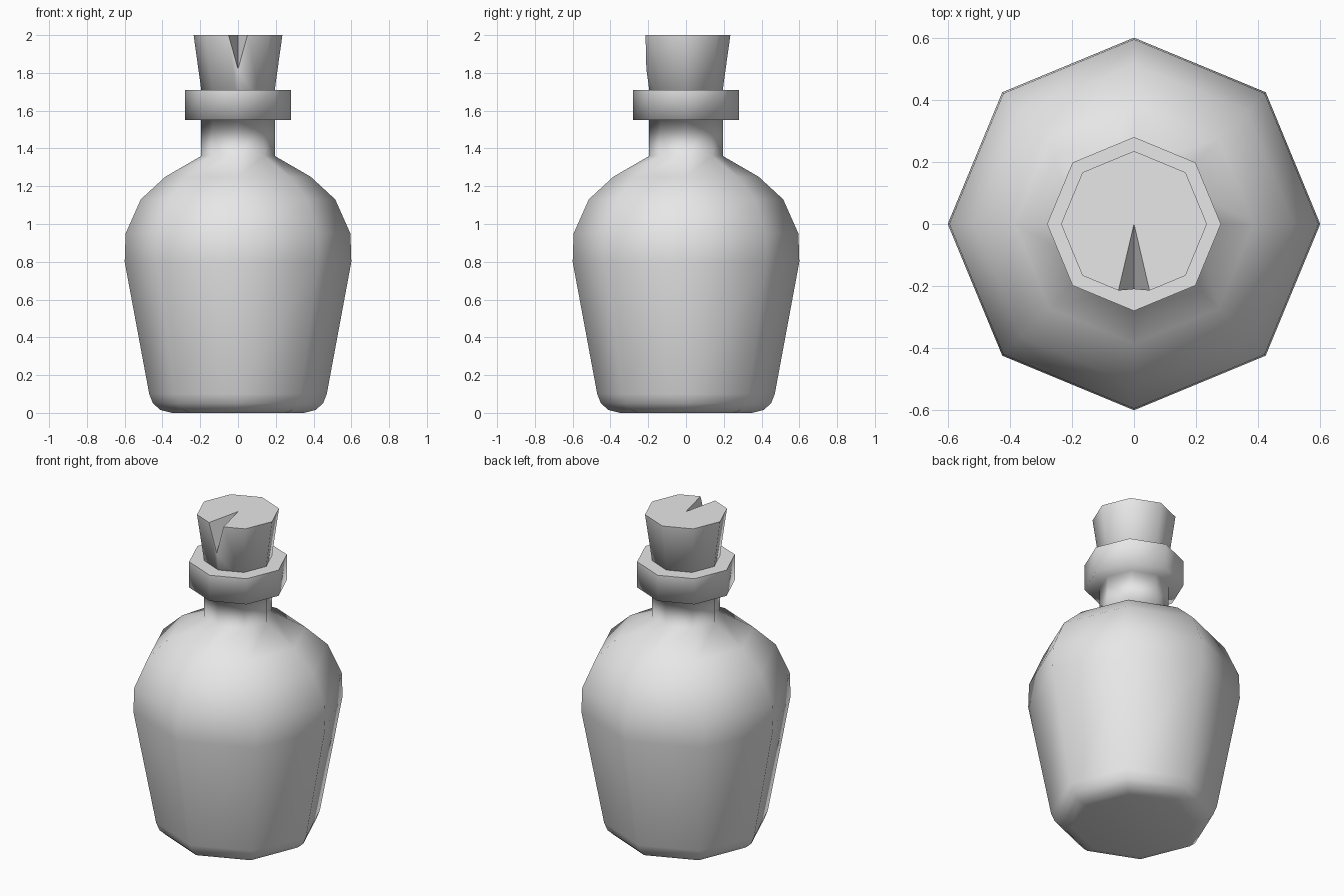
import bpy
import bmesh
from math import cos, sin, tan, pi

SIDES = 8

cube = bpy.data.objects.get("Cube")
if cube:
    bpy.data.objects.remove(cube, do_unlink=True)

grey = bpy.data.materials.new("plain grey")
grey.use_nodes = True
colour = (0.8, 0.8, 0.8, 1)
grey.diffuse_color = colour
grey.node_tree.nodes["Principled BSDF"].inputs["Base Color"].default_value = colour


def ring(bm, radius, z):
    """Octagon of vertices, the first one pointing to the front."""
    return [bm.verts.new((radius * sin(2 * pi * i / SIDES),
                          -radius * cos(2 * pi * i / SIDES), z))
            for i in range(SIDES)]


def bridge(bm, low, high):
    for i in range(SIDES):
        j = (i + 1) % SIDES
        bm.faces.new((low[i], low[j], high[j], high[i]))


def finish(bm, name, is_sharp):
    """Smooth everything except the edges picked by the rule."""
    bm.normal_update()
    for face in bm.faces:
        face.smooth = True
    for edge in bm.edges:
        edge.smooth = not is_sharp(edge)
    mesh = bpy.data.meshes.new(name)
    bm.to_mesh(mesh)
    bm.free()
    mesh.materials.append(grey)
    obj = bpy.data.objects.new(name, mesh)
    bpy.context.collection.objects.link(obj)
    return obj


def at_height(z):
    return lambda edge: all(abs(v.co.z - z) < 1e-4 for v in edge.verts)


# Bottle: rounded foot, flared body, shoulder, neck and lip
LIP_TOP = 1.71
profile = [(0.35, 0), (0.41, 0.015), (0.45, 0.05), (0.47, 0.10),
           (0.60, 0.80), (0.595, 0.95), (0.515, 1.13), (0.385, 1.25),
           (0.195, 1.36), (0.195, 1.55), (0.28, 1.55), (0.28, LIP_TOP),
           (0.18, LIP_TOP)]
bm = bmesh.new()
rings = [ring(bm, r, z) for r, z in profile]
for low, high in zip(rings, rings[1:]):
    bridge(bm, low, high)
bm.faces.new(rings[0][::-1])
finish(bm, "bottle", at_height(LIP_TOP))

# Cork: tapered stopper with a wedge-shaped split at the front
TOP, BASE, NOTCH_Z = 2.0, 1.62, 1.82
R_TOP, R_BASE, HALF = 0.235, 0.182, 0.05
bm = bmesh.new()
low = ring(bm, R_BASE, BASE)
high = ring(bm, R_TOP, TOP)
bm.verts.remove(high[0])
edge_y = -R_TOP + HALF * tan(pi / SIDES)
notch_y = -(R_BASE + (R_TOP - R_BASE) * (NOTCH_Z - BASE) / (TOP - BASE))
left = bm.verts.new((HALF, edge_y, TOP))
right = bm.verts.new((-HALF, edge_y, TOP))
tip = bm.verts.new((0, notch_y, NOTCH_Z))
centre = bm.verts.new((0, 0, TOP))
for i in range(1, SIDES - 1):
    bm.faces.new((low[i], low[i + 1], high[i + 1], high[i]))
bm.faces.new((low[0], low[1], high[1], left, tip))
bm.faces.new((low[-1], low[0], tip, right, high[-1]))
bm.faces.new([left] + high[1:] + [right, centre])
bm.faces.new((centre, tip, left))
bm.faces.new((centre, right, tip))
bm.faces.new(low[::-1])
on_top = at_height(TOP)
finish(bm, "cork", lambda e: on_top(e) or tip in e.verts and low[0] not in e.verts)
